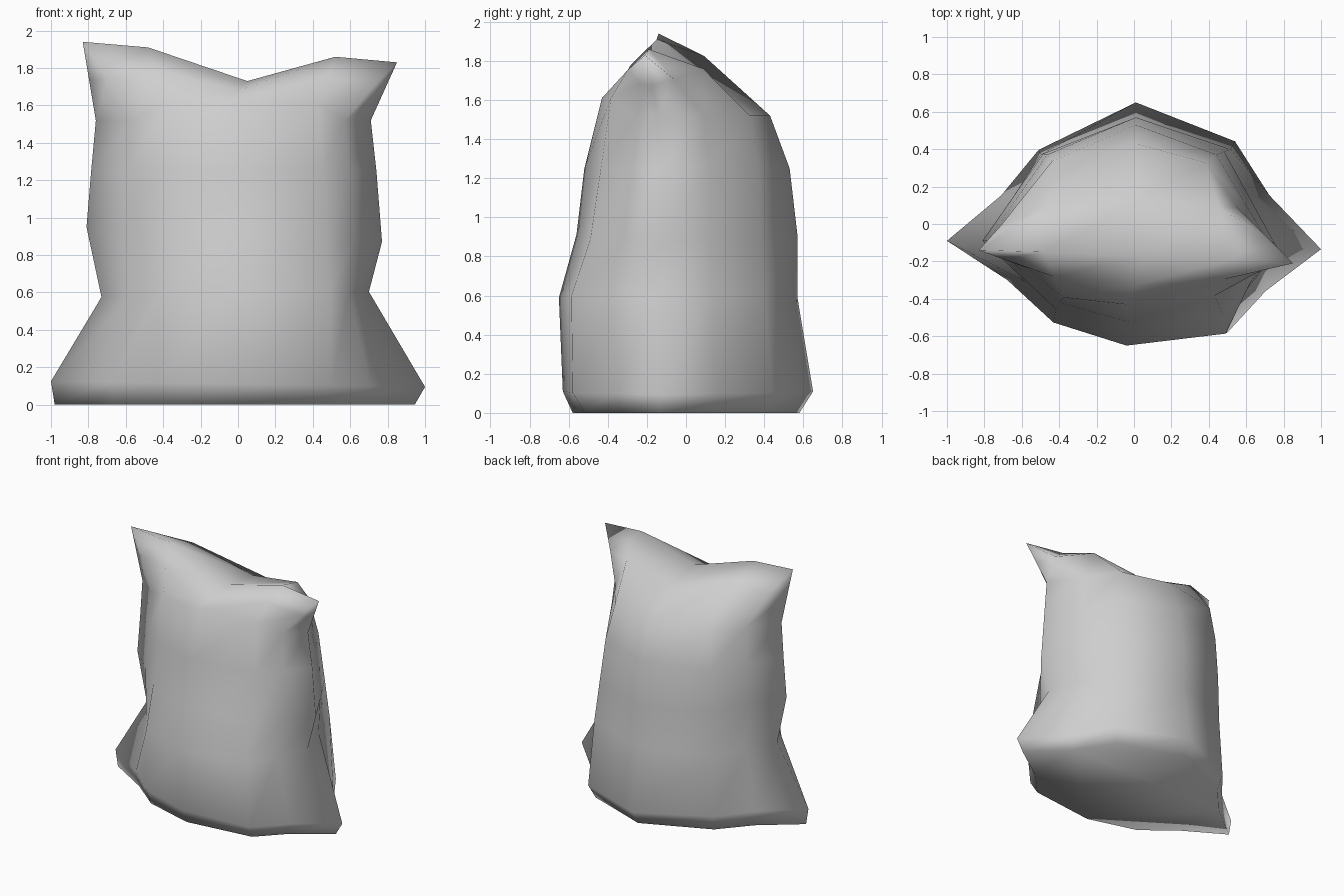
import bpy
import bmesh
from mathutils import Vector

cube = bpy.data.objects.get("Cube")
if cube:
    bpy.data.objects.remove(cube, do_unlink=True)

# One plain cloth colour
cloth = bpy.data.materials.new("grey_cloth")
cloth.use_nodes = True
colour = (0.62, 0.62, 0.62, 1)
cloth.diffuse_color = colour
cloth.node_tree.nodes["Principled BSDF"].inputs["Base Color"].default_value = colour


def section(z, tilt, left, right, tip_y, front, back, width, full_l, full_r, pinch):
    """Lens-shaped sack section whose flanks run straight to a seam at each end."""
    tip_l = Vector((left, tip_y, z))
    tip_r = Vector((right, tip_y - 0.045, z))
    front_l = Vector((-0.44 * width, front * 0.81, z))
    front_r = Vector((0.5 * width, front * 0.92 * width, z))
    back_l = Vector((-0.51 * width, back * full_l, z))
    back_r = Vector((0.54 * width ** 2.2, back * full_r, z))

    def flank(tip, corner):
        p = tip.lerp(corner, 0.5)
        p.x *= 1 - pinch
        return p

    points = [
        tip_l, flank(tip_l, front_l), front_l, Vector((-0.04, front, z)),
        front_r, flank(tip_r, front_r), tip_r, flank(tip_r, back_r),
        back_r, Vector((0.01, back, z)), back_l, flank(tip_l, back_l),
    ]
    for p in points:
        p.z += tilt * p.x
    return points


# Height, tilt, seam ends, seam depth, front, back, width, back corners, pinch
rings = [section(*row) for row in (
    (0.00, 0.00, -0.98, 0.945, -0.09, -0.58, 0.58, 0.97, 0.62, 0.69, 0.06),
    (0.11, -0.015, -1.0, 1.0, -0.09, -0.63, 0.65, 1.0, 0.61, 0.68, 0.06),
    (0.59, 0.02, -0.73, 0.70, -0.09, -0.65, 0.57, 0.98, 0.65, 0.7, 0),
    (0.91, -0.05, -0.81, 0.77, -0.09, -0.56, 0.57, 0.95, 0.66, 0.68, 0),
    (1.25, 0.00, -0.785, 0.74, -0.09, -0.52, 0.53, 0.91, 0.7, 0.7, 0),
    (1.52, 0.00, -0.76, 0.71, -0.10, -0.46, 0.43, 0.86, 0.78, 0.76, 0),
)]

# The front panel is stuffed a little higher
for i in (2, 3, 4):
    rings[-1][i].z += 0.09
rings[-1][2].y -= 0.02
rings[-1][3].y += 0.03
rings[-1][4].y -= 0.02

# Closed top seam, drawn up into an ear at each end
ridge = [Vector(p) for p in (
    (-0.83, -0.14, 1.94), (-0.48, -0.15, 1.91), (0.05, -0.17, 1.73),
    (0.52, -0.19, 1.86), (0.85, -0.21, 1.83))]
top = [ridge[i] for i in (0, 0, 1, 2, 3, 4, 4, 4, 3, 2, 1, 0)]

# Rounded shoulder between the body and the top seam
bulge = {1: (0, 0, 0.01), 2: (0, -0.01, 0.02), 3: (0, -0.03, 0.01),
         4: (0, -0.01, 0.02), 5: (0, 0, 0.01), 7: (0, 0, 0.03),
         8: (0, 0.02, 0.07), 9: (0, 0.0, 0.06), 10: (0, 0.0, 0.11),
         11: (0, 0, 0.04)}
shoulder = [low.lerp(high, 0.5) + Vector(bulge.get(i, (0, 0, 0)))
            for i, (low, high) in enumerate(zip(rings[-1], top))]
rings += [shoulder, top]

# Skin the sections and close the base
bm = bmesh.new()
loops = [[bm.verts.new(p) for p in ring] for ring in rings[:-1]]
ears = [bm.verts.new(p) for p in ridge]
loops.append([ears[ridge.index(p)] for p in top])
for lower, upper in zip(loops, loops[1:]):
    for i in range(len(lower)):
        j = (i + 1) % len(lower)
        corners = (lower[i], lower[j], upper[j], upper[i])
        bm.faces.new(list(dict.fromkeys(corners)))
bm.faces.new(loops[0][::-1])
bmesh.ops.recalc_face_normals(bm, faces=bm.faces[:])
for face in bm.faces:
    face.smooth = True

mesh = bpy.data.meshes.new("sack")
bm.to_mesh(mesh)
bm.free()
mesh.materials.append(cloth)
sack = bpy.data.objects.new("sack", mesh)
bpy.context.collection.objects.link(sack)
